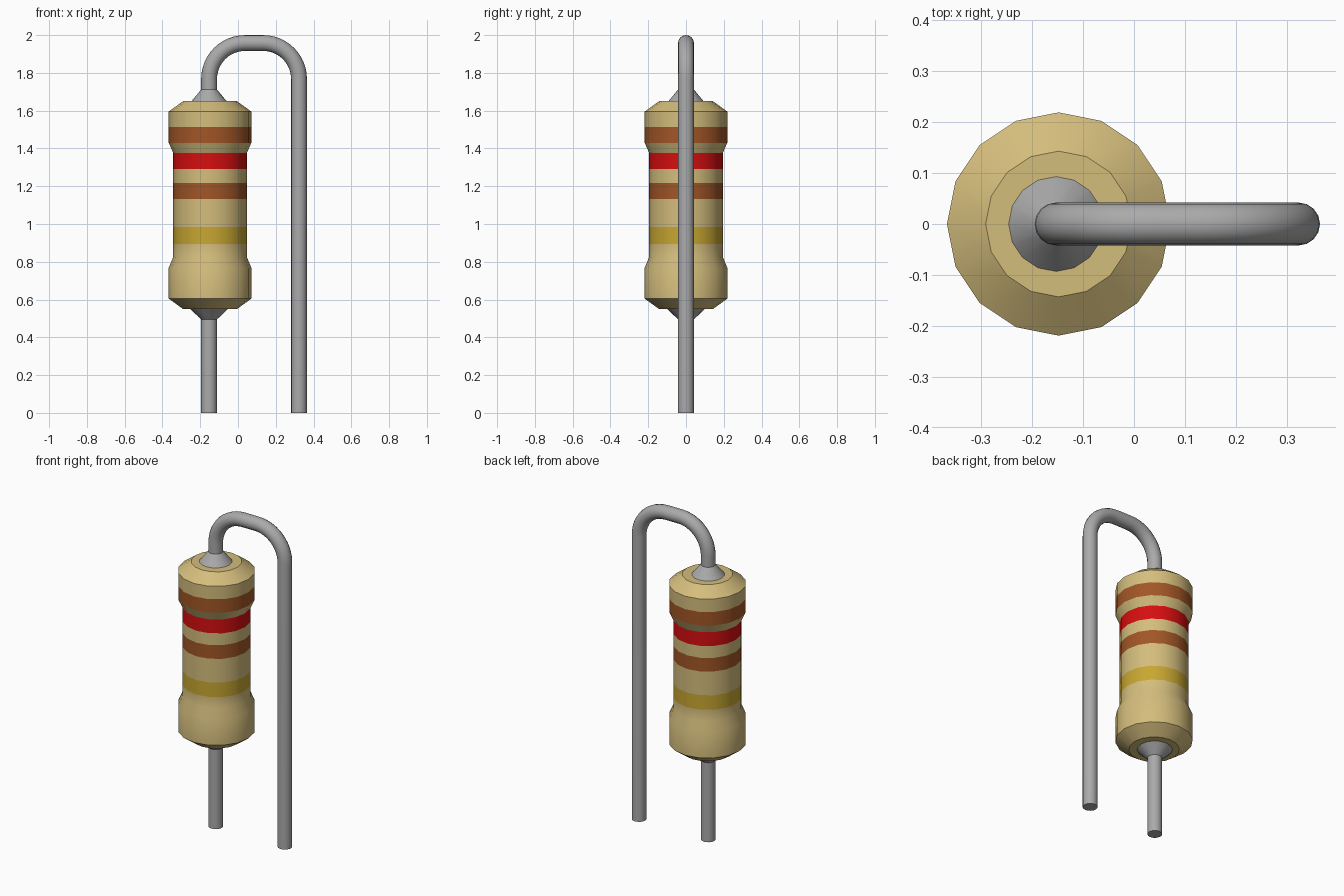
import bpy, bmesh, math
from mathutils import Vector

cube = bpy.data.objects.get("Cube")
if cube:
    bpy.data.objects.remove(cube, do_unlink=True)


def material(name, srgb):
    lin = [((c / 255 + 0.055) / 1.055) ** 2.4 if c > 10 else c / 255 / 12.92 for c in srgb]
    m = bpy.data.materials.new(name)
    m.use_nodes = True
    m.diffuse_color = (*lin, 1)
    m.node_tree.nodes["Principled BSDF"].inputs["Base Color"].default_value = (*lin, 1)
    return m


TAN = material("tan ceramic", (212, 189, 124))
BROWN = material("brown band", (161, 86, 38))
RED = material("red band", (214, 14, 16))
GOLD = material("gold band", (200, 167, 50))
METAL = material("grey metal", (170, 170, 170))


def skin(name, rings, mats, mat_rule=lambda z: 0):
    """Join rings of points into a capped tube; mat_rule picks a material by height."""
    bm = bmesh.new()
    loops = [[bm.verts.new(p) for p in ring] for ring in rings]
    n = len(loops[0])
    for a, b in zip(loops, loops[1:]):
        for i in range(n):
            j = (i + 1) % n
            bm.faces.new((a[i], a[j], b[j], b[i]))
    bm.faces.new(loops[0])
    bm.faces.new(loops[-1])
    bmesh.ops.recalc_face_normals(bm, faces=bm.faces[:])
    for f in bm.faces:
        f.material_index = mat_rule(f.calc_center_median().z)
    # crisp borders between colours
    for e in bm.edges:
        if len({f.material_index for f in e.link_faces}) > 1:
            e.smooth = False
    me = bpy.data.meshes.new(name)
    bm.to_mesh(me)
    bm.free()
    for m in mats:
        me.materials.append(m)
    ob = bpy.data.objects.new(name, me)
    bpy.context.collection.objects.link(ob)
    bpy.ops.object.select_all(action='DESELECT')
    ob.select_set(True)
    bpy.context.view_layer.objects.active = ob
    bpy.ops.object.shade_smooth_by_angle(angle=math.radians(30), keep_sharp_edges=True)
    return ob


def lathe(name, x, profile, mats, mat_rule=lambda z: 0, sides=16):
    """Turn a (radius, height) profile around a vertical axis at x."""
    angles = [2 * math.pi * i / sides for i in range(sides)]
    rings = [[(x + r * math.cos(a), r * math.sin(a), z) for a in angles] for r, z in profile]
    return skin(name, rings, mats, mat_rule)


# Striped body: bands are (bottom, top, material slot)
BANDS = [(0.894, 0.984, 3), (1.132, 1.217, 1), (1.291, 1.377, 2), (1.43, 1.514, 1)]


def band_at(z):
    return next((slot for lo, hi, slot in BANDS if lo < z < hi), 0)


body_profile = [(0.143, 0.55), (0.219, 0.605), (0.219, 0.768), (0.195, 0.825)]
body_profile += [(0.195, z) for lo, hi, _ in BANDS[:3] for z in (lo, hi)]
body_profile += [(0.219, 1.43), (0.219, 1.514), (0.219, 1.595), (0.143, 1.65)]
lathe("resistor_body", -0.148, body_profile, [TAN, BROWN, RED, GOLD], band_at)

# Cone collars where the leads enter the body
LEAD_X, WIRE_R = -0.153, 0.042
lathe("top_collar", LEAD_X, [(0.093, 1.645), (0.093, 1.65), (0.042, 1.712)], [METAL])
lathe("bottom_collar", LEAD_X, [(0.042, 0.495), (0.1, 0.55), (0.1, 0.555)], [METAL])

# Short straight lead below the body
lathe("bottom_lead", LEAD_X, [(WIRE_R, 0), (WIRE_R, 0.52)], [METAL])

# Long lead: up, over the bend and down to the ground
BEND, BEND_Z, FAR_X = 0.19, 1.768, 0.323
path = [(LEAD_X, 1.68, math.pi)]          # x, z, direction from bend centre
for cx, start in ((LEAD_X + BEND, math.pi), (FAR_X - BEND, math.pi / 2)):
    for i in range(13):
        a = start - i / 12 * math.pi / 2
        path.append((cx + BEND * math.cos(a), BEND_Z + BEND * math.sin(a), a))
path.append((FAR_X, 0, 0))

rings = []
for x, z, a in path:
    out = Vector((math.cos(a), 0, math.sin(a)))
    side = Vector((0, 1, 0))
    angles = [2 * math.pi * i / 16 for i in range(16)]
    rings.append([Vector((x, 0, z)) + WIRE_R * (out * math.cos(t) + side * math.sin(t)) for t in angles])
skin("bent_lead", rings, [METAL])
